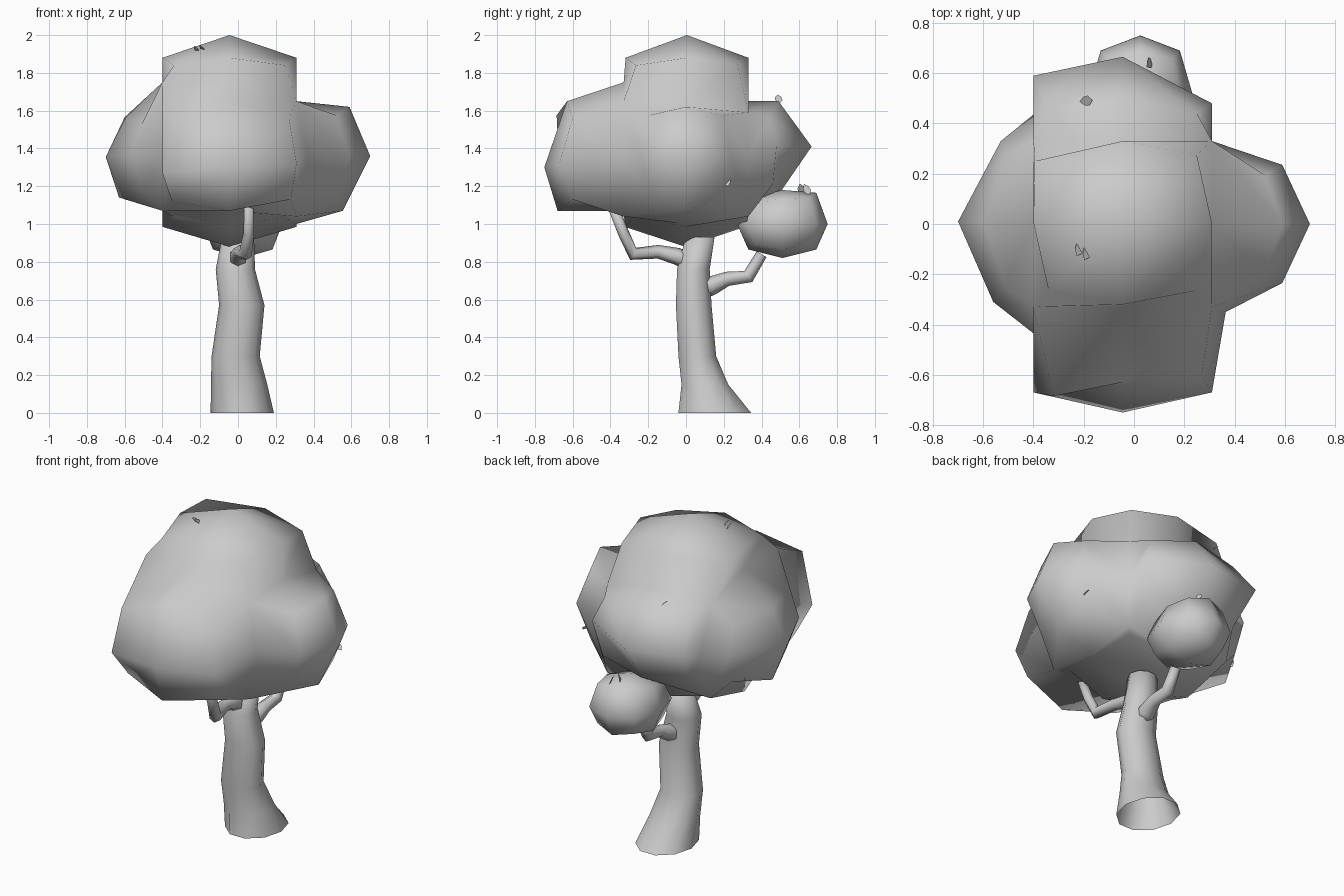
import bpy, bmesh, math, random
from mathutils import Vector, Euler

if "Cube" in bpy.data.objects:
    bpy.data.objects.remove(bpy.data.objects["Cube"])

random.seed(4)


def finish(name, bm, smooth=True):
    bmesh.ops.recalc_face_normals(bm, faces=bm.faces[:])
    me = bpy.data.meshes.new(name)
    bm.to_mesh(me)
    bm.free()
    for p in me.polygons:
        p.use_smooth = smooth
    ob = bpy.data.objects.new(name, me)
    bpy.context.scene.collection.objects.link(ob)
    return ob


def loft(name, rings, cap_start=True):
    """Skin a list of point rings and cap the ends."""
    bm = bmesh.new()
    rows = [[bm.verts.new(p) for p in r] for r in rings]
    n = len(rows[0])
    for a, b in zip(rows, rows[1:]):
        for i in range(n):
            j = (i + 1) % n
            bm.faces.new((a[i], a[j], b[j], b[i]))
    if cap_start:
        bm.faces.new(rows[0][::-1])
    bm.faces.new(rows[-1])
    return finish(name, bm)


def circle(n):
    return [(math.cos(2 * math.pi * i / n), math.sin(2 * math.pi * i / n)) for i in range(n)]


def branch(name, path, n=6):
    """Tapered tube along (x, y, z, radius) points."""
    pts = [Vector(p[:3]) for p in path]
    rings = []
    for i, p in enumerate(pts):
        d = pts[min(i + 1, len(pts) - 1)] - pts[max(i - 1, 0)]
        q = d.to_track_quat('Z', 'X')
        rings.append([p + q @ Vector((c, s, 0)) * path[i][3] for c, s in circle(n)])
    return loft(name, rings)


# trunk, open at the ground: x min, x max, y min, y max, z
levels = [(-.145, .19, -.05, .355, 0), (-.143, .155, -.03, .23, .15),
          (-.14, .115, -.045, .165, .30), (-.10, .14, -.058, .14, .57),
          (-.118, .09, -.052, .13, .76), (-.085, .085, -.005, .155, .93)]
loft("trunk", [[((a + b) / 2 + (b - a) / 2 * c, (e + f) / 2 + (f - e) / 2 * s, z)
                for c, s in circle(10)] for a, b, e, f, z in levels], False)

# branches
branch("front_branch", [(.0, .04, .79, .05), (.0, -.05, .83, .045), (.01, -.15, .853, .036),
                        (.04, -.28, .842, .036), (.057, -.33, .95, .03), (.057, -.39, 1.1, .028)])
branch("back_branch", [(.01, .06, .64, .05), (.02, .14, .675, .05), (.03, .22, .71, .038),
                       (.03, .33, .722, .036), (.03, .40, .84, .03)])

# main canopy: rounded block core with a lobe grown out of all six sides
CX = -.045


def core_point(i, j, k):
    z = 1.36
    if k > 0:
        z = 1.75 if max(i, j) <= 0 else 1.59 if i == j else 1.65
    elif k < 0:
        z = 1.07 if i <= 0 else 1.0 if j == 0 else 1.04
    p = Vector((CX + .355 * i, .33 * j, z))
    if k == 0 and i < 0:            # left valleys are fuller
        p.y = .435 * j
    if k == 0 and i > 0 and j < 0:  # front right valley
        p.x, p.y = .365, -.35
    return p


# axis, sign, depths (tip, edge middle, corner), centre u v, half size u v
LOBES = [(0, 1, (.70, .59, .52), (0, 1.36), (.235, .26)),
         (0, -1, (.70, .60, .51), (.01, 1.355), (.32, .21)),
         (1, -1, (.75, .675, .60), (CX, 1.30), (.355, .28)),
         (1, 1, (.665, .50, .46), (CX, 1.41), (.355, .24)),
         (2, 1, (2.0, 1.88, 1.84), (CX, .005), (.355, .325)),
         (2, -1, (-.88, -.985, -1.04), (CX, -.005), (.355, .32))]

# single lobe points moved by hand: (axis, sign, u, v) -> position
MOVED = {(0, -1, 1, 0): (-.53, .33, 1.37), (0, -1, -1, 0): (-.56, -.31, 1.37),
         (0, -1, 0, -1): (-.63, .05, 1.14), (0, 1, 0, -1): (.555, 0, 1.07),
         (1, -1, -1, 1): (-.32, -.685, 1.575), (1, -1, 1, 1): (.27, -.60, 1.56),
         (1, -1, -1, 0): (-.40, -.67, 1.27), (1, -1, 1, 0): (.31, -.67, 1.32),
         (1, -1, -1, -1): (-.35, -.58, 1.12), (1, -1, 1, -1): (.28, -.60, 1.13),
         (1, -1, 0, 1): (CX, -.63, 1.65), (1, -1, 0, -1): (CX, -.68, 1.07),
         (1, 1, -1, 0): (-.40, .59, 1.42), (1, 1, 1, 0): (.31, .48, 1.42),
         (1, 1, 0, 1): (CX, .49, 1.65), (1, 1, 1, 1): (.25, .44, 1.57),
         (2, 1, -1, 1): (-.395, .25, 1.875)}

bm = bmesh.new()
core = {}


def place(axis, depth, u, v):
    p = [u, v]
    p.insert(axis, depth)
    return tuple(p)


for axis, sign, depth, mid, half in LOBES:
    def base(u, v):
        key = place(axis, sign, u, v)
        if key not in core:
            core[key] = bm.verts.new(core_point(*key))
        return core[key]
    cap = {}
    for u in (-1, 0, 1):
        for v in (-1, 0, 1):
            n = abs(u) + abs(v)
            s = .83 if n == 2 else 1
            p = place(axis, sign * abs(depth[n]), mid[0] + half[0] * u * s, mid[1] + half[1] * v * s)
            if axis == 2:           # heights are measured from the ground
                p = (p[0], p[1], abs(p[2]))
            cap[u, v] = bm.verts.new(MOVED.get((axis, sign, u, v), p))
    for u in (-1, 0):
        for v in (-1, 0):
            bm.faces.new((cap[u, v], cap[u + 1, v], cap[u + 1, v + 1], cap[u, v + 1]))
    rim = [(-1, -1), (0, -1), (1, -1), (1, 0), (1, 1), (0, 1), (-1, 1), (-1, 0)]
    for a, b in zip(rim, rim[1:] + rim[:1]):
        bm.faces.new((base(*a), base(*b), cap[b], cap[a]))
finish("main_canopy", bm)

# small foliage clump on the back branch: a rounded, once-divided cube
bm = bmesh.new()
bmesh.ops.create_cube(bm, size=2)
bmesh.ops.subdivide_edges(bm, edges=bm.edges[:], cuts=1, use_grid_fill=True)
for v in bm.verts:
    n = sum(abs(c) > .5 for c in v.co)
    v.co *= {1: 1, 2: .75, 3: .6}[n]
    v.co = Vector((.025 + .21 * v.co.x, .51 + .24 * v.co.y, 1.0 + .18 * v.co.z))
    if v.co.z > 1.1 and v.co.y > .6:
        v.co.z += .03
finish("small_canopy", bm)

# loose leaves
OUTLINE = [(0, -.035), (.02, -.01), (.017, .015), (0, .037), (-.017, .015), (-.02, -.01)]
SPOTS = [(-.22, -.10, 1.92), (-.19, -.115, 1.925), (.24, -.14, 1.82), (-.19, .49, 1.66),
         (.53, .22, 1.22), (.03, .61, 1.18), (.06, .64, 1.18), (-.54, .2, 1.18)]
for spot in SPOTS:
    bm = bmesh.new()
    bm.faces.new([bm.verts.new((x, y, .15 * abs(x))) for x, y in OUTLINE])
    leaf = finish("leaf", bm, False)
    leaf.location = spot
    leaf.rotation_euler = Euler((random.uniform(.6, 1.3), random.uniform(-.5, .5), random.uniform(0, 6.28)))
